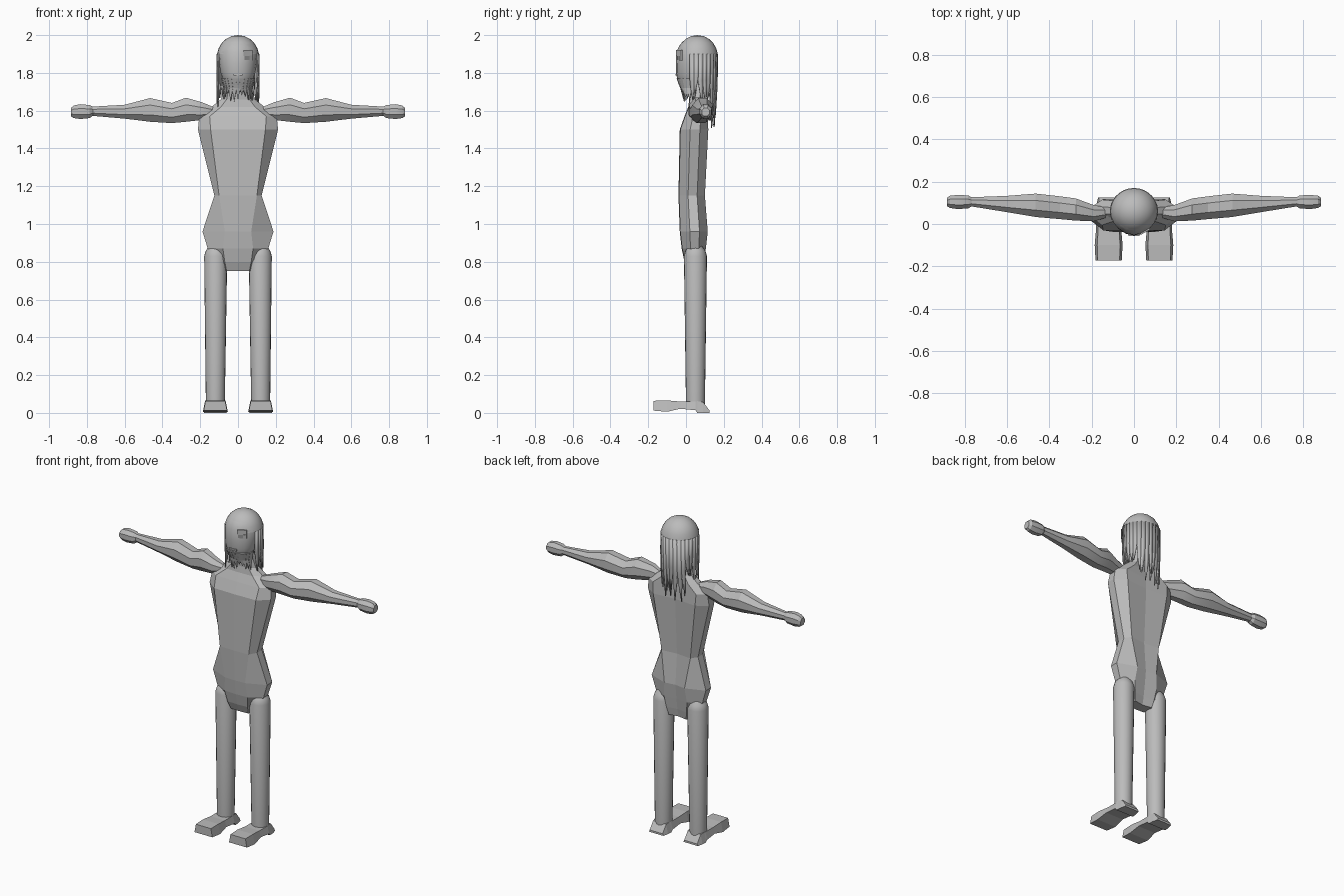
import bpy, bmesh, math, random
from math import sin, cos, pi

if "Cube" in bpy.data.objects:
    bpy.data.objects.remove(bpy.data.objects["Cube"])

random.seed(4)
grey = bpy.data.materials.new("plain grey")
grey.diffuse_color = (0.5, 0.5, 0.5, 1)
grey.use_nodes = True
grey.node_tree.nodes["Principled BSDF"].inputs["Base Color"].default_value = grey.diffuse_color
dark = bpy.data.materials.new("eye grey")
dark.diffuse_color = (0.3, 0.3, 0.3, 1)
dark.use_nodes = True
dark.node_tree.nodes["Principled BSDF"].inputs["Base Color"].default_value = dark.diffuse_color


def finish(bm, name, mat=grey, smooth=None, closed=True):
    if closed:
        bmesh.ops.recalc_face_normals(bm, faces=bm.faces)
    me = bpy.data.meshes.new(name)
    bm.to_mesh(me)
    bm.free()
    me.materials.append(mat)
    ob = bpy.data.objects.new(name, me)
    bpy.context.collection.objects.link(ob)
    if smooth:
        bpy.context.view_layer.objects.active = ob
        ob.select_set(True)
        bpy.ops.object.shade_smooth_by_angle(angle=math.radians(smooth))
        ob.select_set(False)
    return ob


def loft(name, rings, smooth=None):
    """Skin a list of equal-sized point rings and cap both ends."""
    bm = bmesh.new()
    vs = [[bm.verts.new(p) for p in r] for r in rings]
    n = len(vs[0])
    for a, b in zip(vs, vs[1:]):
        for i in range(n):
            j = (i + 1) % n
            bm.faces.new((a[i], a[j], b[j], b[i]))
    bm.faces.new(vs[0])
    bm.faces.new(vs[-1])
    return finish(bm, name, smooth=smooth)


def ellipse(cx, cy, z, rx, ry, n):
    return [(cx + rx * cos(2 * pi * i / n), cy + ry * sin(2 * pi * i / n), z) for i in range(n)]


# Torso: z, half width, front panel half width, front y, back y
sections = [(0.75, .07, .06, .015, .085), (0.80, .09, .07, -.005, .095),
            (0.87, .16, .08, -.02, .105), (0.96, .188, .07, -.03, .115),
            (1.15, .125, .10, -.037, .10), (1.50, .212, .145, -.03, .118),
            (1.57, .205, .15, -.005, .115), (1.62, .14, .09, .015, .11),
            (1.66, .09, .06, .02, .10), (1.78, .05, .035, .01, .09)]
rings = []
for z, w, f, y0, y1 in sections:
    a, b = y0 + (y1 - y0) * .35, y0 + (y1 - y0) * .7
    rings.append([(0, y0 - .003, z), (f, y0, z), (w, a, z), (w, b, z), (f, y1, z),
                  (0, y1 - .01, z), (-f, y1, z), (-w, b, z), (-w, a, z), (-f, y0, z)])
loft("torso", rings)

# Arm stations: x, bottom z, top z, front y, back y
arm = [(.13, 1.57, 1.62, .03, .08), (.19, 1.55, 1.645, .012, .09), (.275, 1.54, 1.67, .015, .122),
       (.35, 1.533, 1.642, .022, .132), (.465, 1.54, 1.668, .032, .145),
       (.60, 1.557, 1.632, .055, .134), (.77, 1.572, 1.622, .083, .127)]
hand = [(.765, 1.575, 1.62, .085, .125), (.785, 1.56, 1.63, .073, .136),
        (.835, 1.555, 1.635, .07, .138), (.87, 1.56, 1.628, .075, .135), (.884, 1.57, 1.615, .083, .125)]
# Foot outline: y, sole z, top z, half width at sole and at top
foot = [(-.172, .012, .064, .062, .052), (-.10, .006, .066, .066, .054), (-.03, .022, .06, .06, .05),
        (.05, .014, .06, .062, .05), (.06, .0, .062, .06, .05), (.09, .0, .058, .058, .045),
        (.125, .0, .012, .05, .045)]
for s, side in ((-1, "left"), (1, "right")):
    for name, data in (("arm", arm), ("hand", hand)):
        loft(f"{side}_{name}",
             [[(s * x, (y0 + y1) / 2 + (y1 - y0) / 2 * cos(pi * i / 4 + pi / 8) * 1.06,
                (z0 + z1) / 2 + (z1 - z0) / 2 * sin(pi * i / 4 + pi / 8) * 1.06) for i in range(8)]
              for x, z0, z1, y0, y1 in data], smooth=22)
    # Tapered leg with a conical top
    loft(f"{side}_leg", [ellipse(s * x, .05, z, r, r, 20) for x, z, r in
                         ((.12, .04, .05), (.118, .83, .061), (.118, .86, .052), (.118, .895, .025))], 30)
    loft(f"{side}_foot", [[(s * .12 - a, y, z0), (s * .12 + a, y, z0), (s * .12 + b, y, z1),
                           (s * .12 - b, y, z1)] for y, z0, z1, a, b in foot])

# Head: egg shaped loft with a narrowing jaw
loft("head", [ellipse(0, cy, z, rx, ry, 16) for z, cy, rx, ry in
              ((1.70, .04, .045, .045), (1.74, .025, .07, .065), (1.80, .03, .092, .083),
               (1.85, .045, .10, .099), (1.91, .053, .105, .104), (1.95, .058, .09, .09),
               (1.98, .06, .06, .06), (1.99, .06, .03, .03))], 40)

# Eye plate on one side of the face, and a frame stub above it
for name, x0, x1, z0, z1, mat, out in (("eye_frame", .03, .076, 1.89, 1.92, grey, .004),
                                       ("eye", .034, .07, 1.868, 1.895, dark, .001),
                                       ("eye_frame_side", .062, .076, 1.866, 1.892, grey, .004)):
    bm = bmesh.new()
    front = lambda x: .053 - .106 * math.sqrt(1 - (x / .108) ** 2) - out
    q = [[bm.verts.new((x, front(x) + d, z)) for x, z in ((x0, z0), (x1, z0), (x1, z1), (x0, z1))]
         for d in (0, .008)]
    bm.faces.new(q[0])
    bm.faces.new(q[1])
    for i in range(4):
        j = (i + 1) % 4
        bm.faces.new((q[0][i], q[0][j], q[1][j], q[1][i]))
    finish(bm, name, mat)


# Mouth plate
bm = bmesh.new()
bmesh.ops.create_cube(bm, size=1)
for v in bm.verts:
    v.co = (v.co.x * .05, v.co.y * .008 - .052, v.co.z * .01 + 1.79)
finish(bm, "mouth")


def hair_point(t, z, grow=0.0):
    """Point on the hair surface at angle t (0 = back) and height z."""
    r = math.sqrt(max(0, 1 - ((z - 1.885) / .115) ** 2)) if z > 1.885 else 1.0
    drop = max(0, 1.8 - z)
    return ((.112 + grow) * r * sin(t), .06 + (.109 + grow - .06 * drop) * r * cos(t), z)


# Hair cap: dome over the skull
bm = bmesh.new()
N = 24
levels = [1.90, 1.93, 1.96, 1.98, 1.994]
vs = [[bm.verts.new(hair_point(2 * pi * i / N, z)) for i in range(N)] for z in levels]
tip = bm.verts.new((0, .06, 2.0))
for a, b in zip(vs, vs[1:]):
    for i in range(N):
        j = (i + 1) % N
        bm.faces.new((a[i], a[j], b[j], b[i]))
for i in range(N):
    bm.faces.new((vs[-1][i], vs[-1][(i + 1) % N], tip))
finish(bm, "hair_cap", smooth=30)


def strands(name, count, span, top, length, grow, centre=0.0):
    """Row of overlapping tapered locks hanging round an arc."""
    bm = bmesh.new()
    step = 2 * span / count
    for i in range(count):
        t = centre - span + (i + .5) * step
        end = length(abs(t)) + random.uniform(-.05, .06)
        mid = end + (top - end) * .45
        lean = random.uniform(-.4, .4) * step
        row = [[bm.verts.new(hair_point(t + k * step * .5 * w + sh, z, grow)) for k in (-1, 1)]
               for z, w, sh in ((top, 1.04, 0), (mid, 1.02, 0), ((mid + end) / 2, .75, lean / 2), (end, .12, lean))]
        for a, b in zip(row, row[1:]):
            bm.faces.new((a[0], b[0], b[1], a[1]))
    ob = finish(bm, name, smooth=30, closed=False)
    mod = ob.modifiers.new("thickness", "SOLIDIFY")
    mod.thickness = .005
    mod.offset = 0


# Long hair round the back and sides, in two layers
strands("long_hair", 18, 1.95, 1.90, lambda t: 1.54 if t < .8 else 1.64, 0.0)
strands("under_hair", 13, 1.85, 1.90, lambda t: 1.58 if t < .8 else 1.66, -.006)

# Beard: short locks hanging from the jaw
bm = bmesh.new()
for i in range(11):
    t = -1.3 + 2.6 * i / 10
    c = [(.088 * sin(t), .035 - .082 * cos(t), 1.77), (.075 * sin(t), .035 - .062 * cos(t), 1.72)]
    end = bm.verts.new((.078 * sin(t), .03 - .04 * cos(t), 1.665 + random.uniform(-.02, .03)))
    ux, uy = .013 * cos(t), .013 * sin(t)
    a, b, d, e = [bm.verts.new((p[0] + k * ux, p[1] + k * uy, p[2])) for p in c for k in (-1, 1)]
    bm.faces.new((a, d, e, b))
    bm.faces.new((d, end, e))
ob = finish(bm, "beard", closed=False)
mod = ob.modifiers.new("thickness", "SOLIDIFY")
mod.thickness = .005
mod.offset = 0
